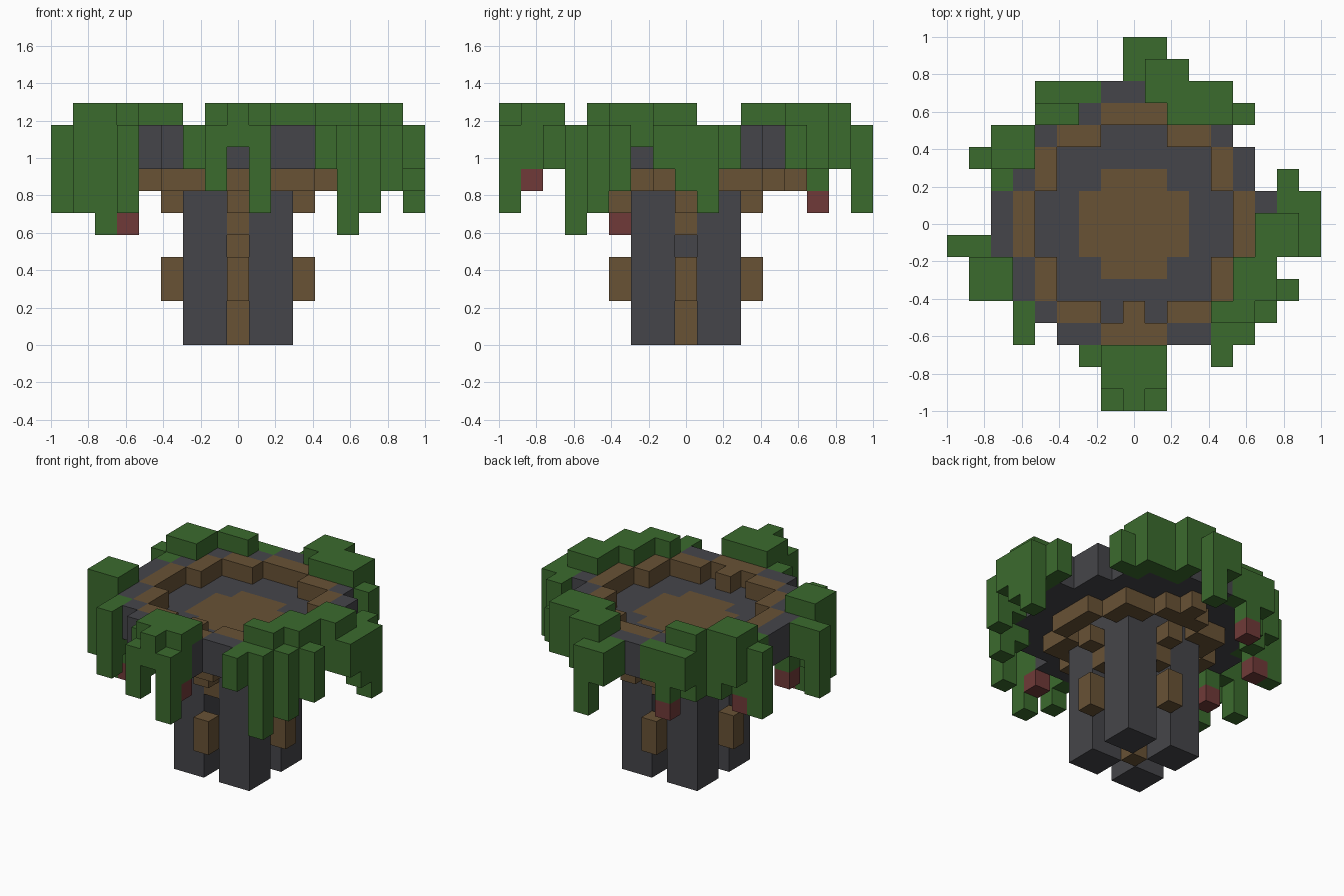
import bpy, bmesh
from mathutils import Vector

if "Cube" in bpy.data.objects:
    bpy.data.objects.remove(bpy.data.objects["Cube"], do_unlink=True)

U = 2 / 17          # block size
RIM = 9             # layer of the bowl rim


def material(name, r, g, b):
    m = bpy.data.materials.new(name)
    m.use_nodes = True
    m.diffuse_color = (r, g, b, 1)
    bsdf = next(n for n in m.node_tree.nodes if n.type == 'BSDF_PRINCIPLED')
    bsdf.inputs["Base Color"].default_value = (r, g, b, 1)
    return m


STONE = material("dark stone", .060, .060, .068)
WOOD = material("brown wood", .138, .084, .036)
LEAF = material("leaf green", .044, .147, .027)
BERRY = material("berry red", .160, .042, .040)


def block(x0, x1, y0, y1, k0, k1):
    """Set of grid cells filling an inclusive range."""
    return {(x, y, k) for x in range(x0, x1 + 1)
            for y in range(y0, y1 + 1) for k in range(k0, k1 + 1)}


def build(name, cells, mat):
    """Mesh the outer skin of a set of cells."""
    bm = bmesh.new()
    for cell in cells:
        c = Vector(cell)
        for axis in range(3):
            for sign in (-1, 1):
                n = Vector((0, 0, 0))
                n[axis] = sign
                if tuple(int(v) for v in c + n) in cells:
                    continue
                a, b = Vector((0, 0, 0)), Vector((0, 0, 0))
                a[(axis + 1) % 3] = b[(axis + 2) % 3] = .5
                mid = c + n / 2 + Vector((0, 0, .5))
                loop = [mid - a - b, mid + a - b, mid + a + b, mid - a + b]
                if sign < 0:
                    loop.reverse()
                bm.faces.new([bm.verts.new(p * U) for p in loop])
    bmesh.ops.remove_doubles(bm, verts=bm.verts, dist=U / 100)
    bmesh.ops.dissolve_limit(bm, angle_limit=.01, verts=bm.verts, edges=bm.edges)
    me = bpy.data.meshes.new(name)
    bm.to_mesh(me)
    bm.free()
    me.materials.append(mat)
    ob = bpy.data.objects.new(name, me)
    bpy.context.collection.objects.link(ob)
    return ob


def disc(widths, k):
    """Stepped round layer; widths give the half width for each row."""
    return {(x, y, k) for y in range(1 - len(widths), len(widths))
            for x in range(-widths[abs(y)], widths[abs(y)] + 1)}


def turned(cells):
    """Repeat cells at four quarter turns."""
    out = set()
    for _ in range(4):
        out |= cells
        cells = {(-y, x, k) for x, y, k in cells}
    return out


# Trunk: four square legs around a wooden core
legs = turned(block(1, 2, 1, 2, 0, 6))
for i, side in enumerate(("back_left", "back_right", "front_right", "front_left")):
    sx, sy = ((1, 1), (-1, 1), (-1, -1), (1, -1))[i]
    build("leg_" + side, {c for c in legs if c[0] * sx > 0 and c[1] * sy > 0}, STONE)
build("core_post", block(0, 0, 0, 0, 0, 6), WOOD)
build("core_stub", {(1, 0, 4)}, STONE)
build("leg_knots", turned(block(3, 3, 0, 0, 2, 3)), WOOD)

# Brackets spreading under the bowl
corner = turned(block(2, 3, 2, 3, 7, 7))
arms = turned({(2, 0, 5), (3, 0, 6)} | block(4, 4, -1, 1, 7, 7)) | {(0, 5, 7)}
build("neck", block(-2, 2, -2, 2, 7, 7) - corner, STONE)
build("corner_brackets", corner, WOOD)
build("side_brackets", arms, WOOD)

# Bowl: floor, wall, inner rim and centre patch
outer, ring, hollow = (6, 6, 5, 5, 4, 3, 1), (5, 5, 4, 4, 3, 1), (4, 4, 3, 3, 1)
patch = disc((2, 2, 1), RIM - 1)
notch = {(0, -4, RIM)}
bowl = (disc(outer, RIM - 1) - patch) | (disc(outer, RIM) - disc(ring, RIM))
build("bowl", bowl, STONE)
build("bowl_patch", patch, WOOD)
build("bowl_rim", (disc(ring, RIM) - disc(hollow, RIM)) | notch, WOOD)


# Foliage: caps lie on the rim, strands (x, y, lowest layer) hang outside it
def foliage(name, caps, strands):
    cells = set()
    for x0, x1, y0, y1 in caps:
        cells |= block(x0, x1, y0, y1, RIM + 1, RIM + 1)
        cells |= block(x0, x1, y0, y1, RIM, RIM)
    for x, y, low in strands:
        cells |= block(x, x, y, y, low, RIM)
    solid = disc(outer, RIM) | disc(outer, RIM - 1)
    build(name, cells - solid, LEAF)


foliage("foliage_front",
        [(-1, 1, -7, -6), (0, 0, -8, -8)],
        [(-1, -8, 7), (1, -8, 6), (1, -7, 8), (-1, -7, 8), (-2, -6, 8)])
foliage("foliage_front_left",
        [(5, 6, -3, -2), (4, 5, -4, -4)],
        [(4, -6, 8), (4, -5, 8), (5, -5, 5), (5, -4, 7), (6, -4, 6),
         (6, -3, 8), (7, -3, 7)])
foliage("foliage_left",
        [(6, 7, -1, 0)],
        [(7, -1, 8), (7, 0, 8), (8, -1, 8), (8, 0, 7), (8, 1, 6),
         (7, 1, 8), (7, 2, 8)])
foliage("foliage_back",
        [(1, 4, 6, 6), (2, 4, 5, 5), (1, 2, 7, 7)],
        [(0, 8, 8), (1, 8, 6), (0, 7, 8), (2, 7, 8), (2, 6, 8),
         (3, 6, 8), (4, 6, 8), (4, 5, 8), (5, 5, 8)])
foliage("foliage_back_right",
        [(-6, -5, 3, 4), (-4, -3, 5, 5)],
        [(-4, 6, 8), (-4, 5, 7), (-3, 6, 7), (-2, 6, 8), (-5, 4, 7),
         (-6, 4, 8), (-6, 3, 7), (-7, 3, 6), (-6, 2, 8)])
foliage("foliage_front_right",
        [(-7, -6, -3, -2)],
        [(-8, -1, 6), (-7, -1, 8), (-6, -1, 7), (-7, -2, 7), (-6, -2, 8),
         (-7, -3, 6), (-6, -3, 5), (-5, -3, 6), (-5, -4, 7), (-5, -5, 6)])

# Berries hanging below the leaves
for i, cell in enumerate([(-5, -3, 5), (1, -7, 7), (-3, 6, 6), (-6, 3, 6), (-6, -1, 6)]):
    build("berry_" + "abcde"[i], {cell}, BERRY)
